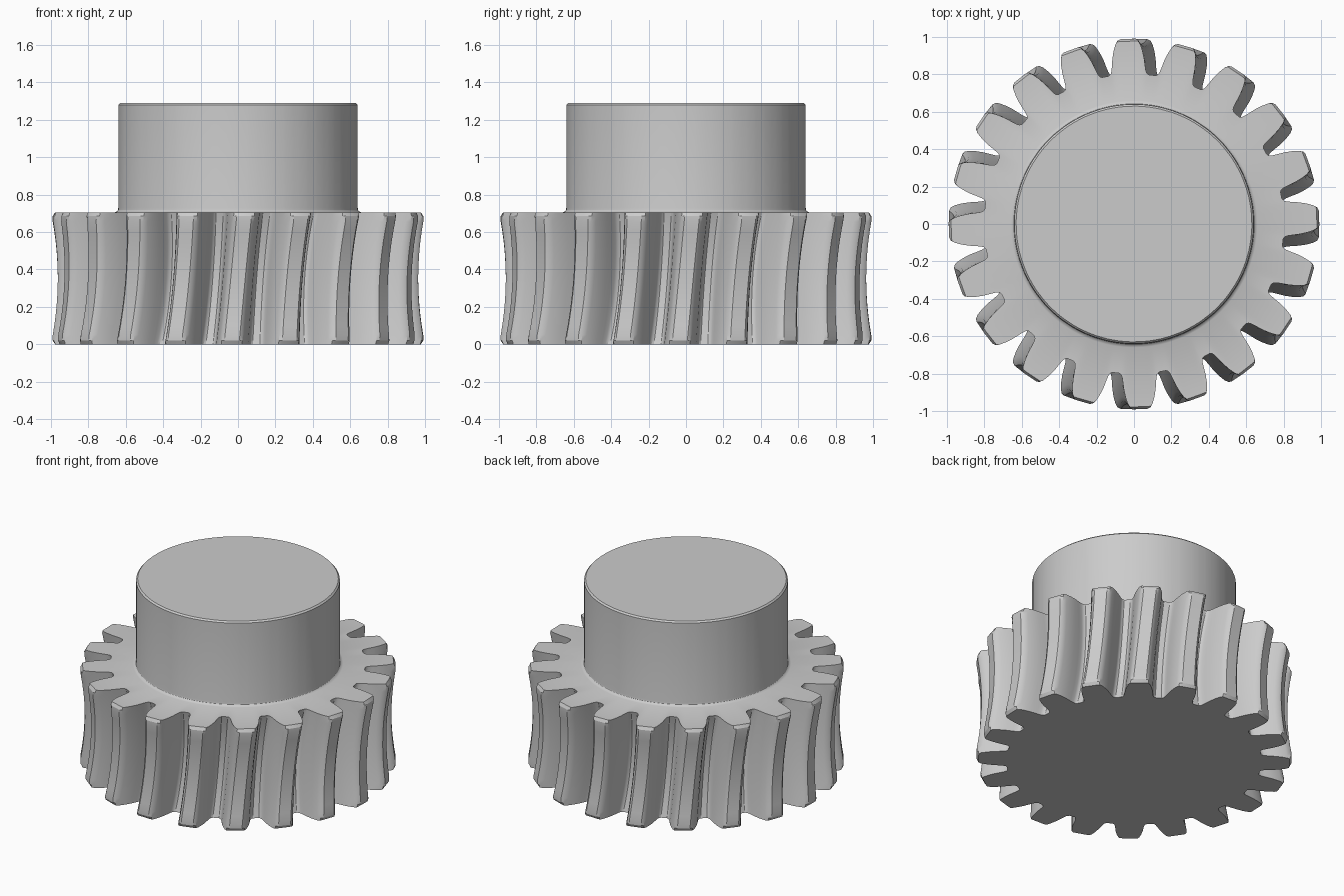
import bpy, bmesh, math

if "Cube" in bpy.data.objects:
    bpy.data.objects.remove(bpy.data.objects["Cube"])

TEETH = 20
HEIGHT = 0.705
TWIST = 0.07
# half tooth: (radius, half width), tip to root
HALF = [(1.0, 0.04), (0.988, 0.056), (0.965, 0.066), (0.93, 0.077), (0.89, 0.085),
        (0.85, 0.089), (0.825, 0.092), (0.81, 0.097), (0.802, 0.107)]
PROFILE = [(r, -w / r) for r, w in reversed(HALF)] + [(r, w / r) for r, w in HALF]

bm = bmesh.new()


def tooth_ring(z):
    """Toothed outline at height z, throated at mid height and twisted."""
    t = 2 * z / HEIGHT - 1
    edge = min(z, HEIGHT - z)
    cap = 0.978 + 0.022 * min(1, edge / 0.05) ** 0.6
    ring = []
    for i in range(TEETH):
        for r, a in PROFILE:
            depth = 0.036 + 0.016 * (1 - r) / 0.2
            rad = min(r - depth * (1 - t * t), cap)
            ang = 2 * math.pi * i / TEETH + a + TWIST * t / 2
            ring.append(bm.verts.new((rad * math.cos(ang), rad * math.sin(ang), z)))
    return ring


def round_ring(radius, z):
    """Hub circle whose points line up with the tooth outline."""
    ring = []
    for i in range(TEETH):
        for _, a in PROFILE:
            ang = 2 * math.pi * i / TEETH + a + TWIST / 2
            ring.append(bm.verts.new((radius * math.cos(ang), radius * math.sin(ang), z)))
    return ring


# Toothed wheel, then the hub with base fillet and top chamfer
levels = [0, 0.02, 0.05, 0.1, 0.16, 0.22, 0.285]
levels += [HEIGHT / 2] + [HEIGHT - z for z in reversed(levels)]
rings = [tooth_ring(z) for z in levels]
for radius, z in [(0.66, HEIGHT), (0.648, 0.71), (0.642, 0.717), (0.64, 0.73),
                  (0.64, 1.28), (0.63, 1.29)]:
    rings.append(round_ring(radius, z))

n = len(rings[0])
for low, high in zip(rings, rings[1:]):
    for i in range(n):
        j = (i + 1) % n
        bm.faces.new((low[i], low[j], high[j], high[i]))
bm.faces.new(list(reversed(rings[0])))
bm.faces.new(rings[-1])

mesh = bpy.data.meshes.new("worm_wheel")
bm.to_mesh(mesh)
bm.free()
wheel = bpy.data.objects.new("worm_wheel", mesh)
bpy.context.collection.objects.link(wheel)
bpy.context.view_layer.objects.active = wheel
wheel.select_set(True)
bpy.ops.object.shade_smooth_by_angle(angle=math.radians(30))
